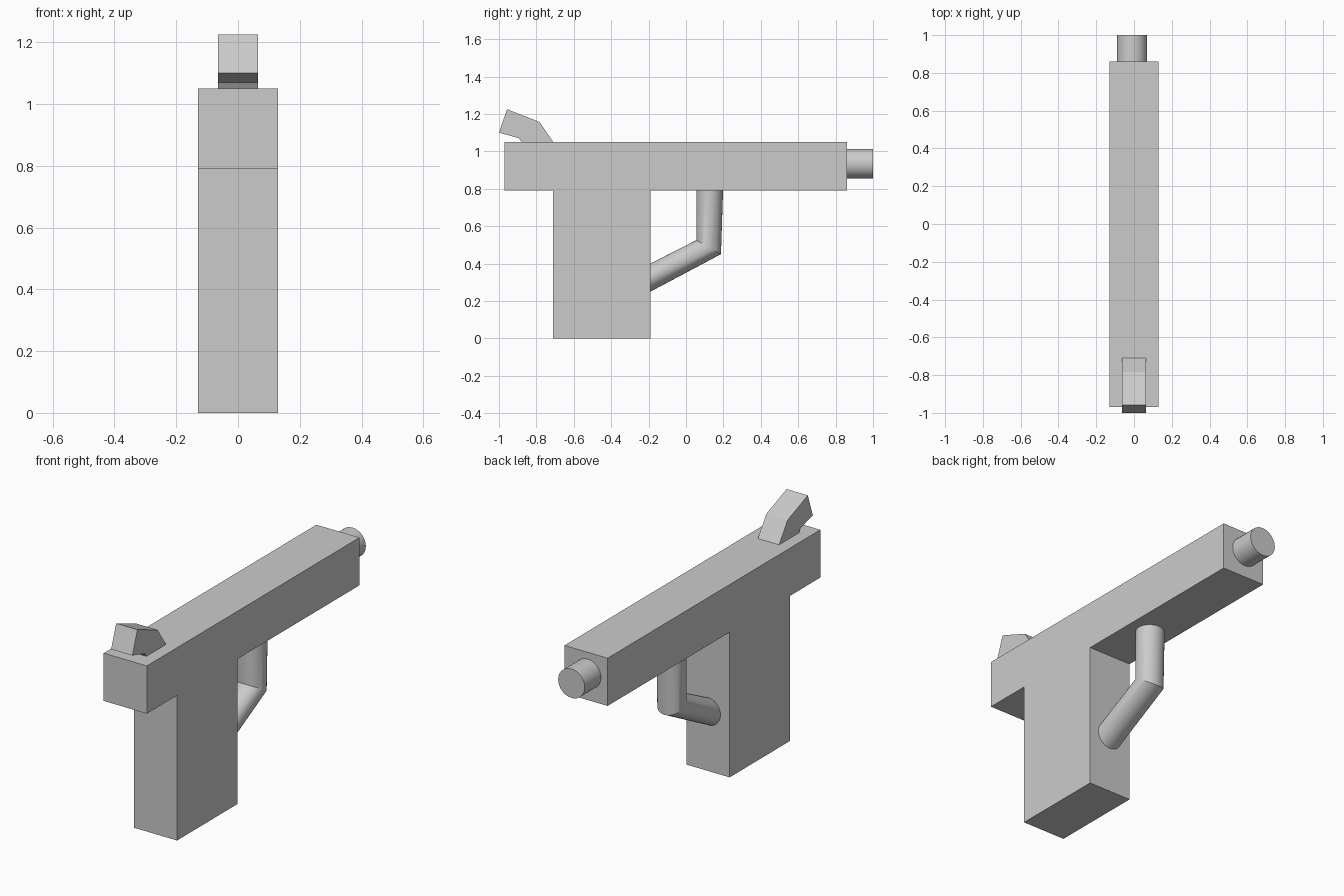
import bpy, bmesh, math

if "Cube" in bpy.data.objects:
    bpy.data.objects.remove(bpy.data.objects["Cube"])


def make_object(name, bm, smooth=False):
    bmesh.ops.recalc_face_normals(bm, faces=bm.faces)
    mesh = bpy.data.meshes.new(name)
    bm.to_mesh(mesh)
    bm.free()
    obj = bpy.data.objects.new(name, mesh)
    bpy.context.collection.objects.link(obj)
    if smooth:
        bpy.ops.object.select_all(action='DESELECT')
        obj.select_set(True)
        bpy.context.view_layer.objects.active = obj
        bpy.ops.object.shade_smooth_by_angle(angle=math.radians(25))
    return obj


def extrude_profile(name, profile, half_width):
    """Side profile of (y, z) points given thickness along x."""
    bm = bmesh.new()
    face = bm.faces.new([bm.verts.new((-half_width, y, z)) for y, z in profile])
    res = bmesh.ops.extrude_face_region(bm, geom=[face])
    verts = [v for v in res["geom"] if isinstance(v, bmesh.types.BMVert)]
    bmesh.ops.translate(bm, verts=verts, vec=(2 * half_width, 0, 0))
    return make_object(name, bm)


def tube(name, sections, radius, x=0.0, sides=32):
    """Round tube lofted through sections, each a pair of opposite (y, z) edges."""
    bm = bmesh.new()
    rings = []
    for (y0, z0), (y1, z1) in sections:
        ring = []
        for i in range(sides):
            a = 2 * math.pi * i / sides
            t = (1 + math.cos(a)) / 2
            ring.append(bm.verts.new((x + radius * math.sin(a),
                                      y0 + (y1 - y0) * t, z0 + (z1 - z0) * t)))
        rings.append(ring)
    for r0, r1 in zip(rings, rings[1:]):
        for i in range(sides):
            j = (i + 1) % sides
            bm.faces.new((r0[i], r0[j], r1[j], r1[i]))
    bm.faces.new(rings[0])
    bm.faces.new(rings[-1])
    return make_object(name, bm, smooth=True)


def rect(y0, y1, z0, z1):
    return [(y0, z0), (y1, z0), (y1, z1), (y0, z1)]


# Main block and grip
extrude_profile("upper_body", rect(-0.97, 0.86, 0.79, 1.05), 0.13)
extrude_profile("grip", rect(-0.71, -0.19, 0.0, 0.79), 0.13)

# Angled rear tab
extrude_profile("rear_tab", [(-1.0, 1.10), (-0.957, 1.225), (-0.783, 1.157),
                             (-0.71, 1.05), (-0.88, 1.05), (-0.893, 1.07)], 0.064)

# Short round nozzle
tube("nozzle", [((0.86, 0.855), (0.86, 1.013)),
                ((1.0, 0.855), (1.0, 1.013))], 0.08, x=-0.01)

# Bent round guard between body and grip
tube("guard", [((0.055, 0.79), (0.198, 0.79)),
               ((0.055, 0.525), (0.187, 0.45)),
               ((-0.19, 0.40), (-0.19, 0.25))], 0.075)
